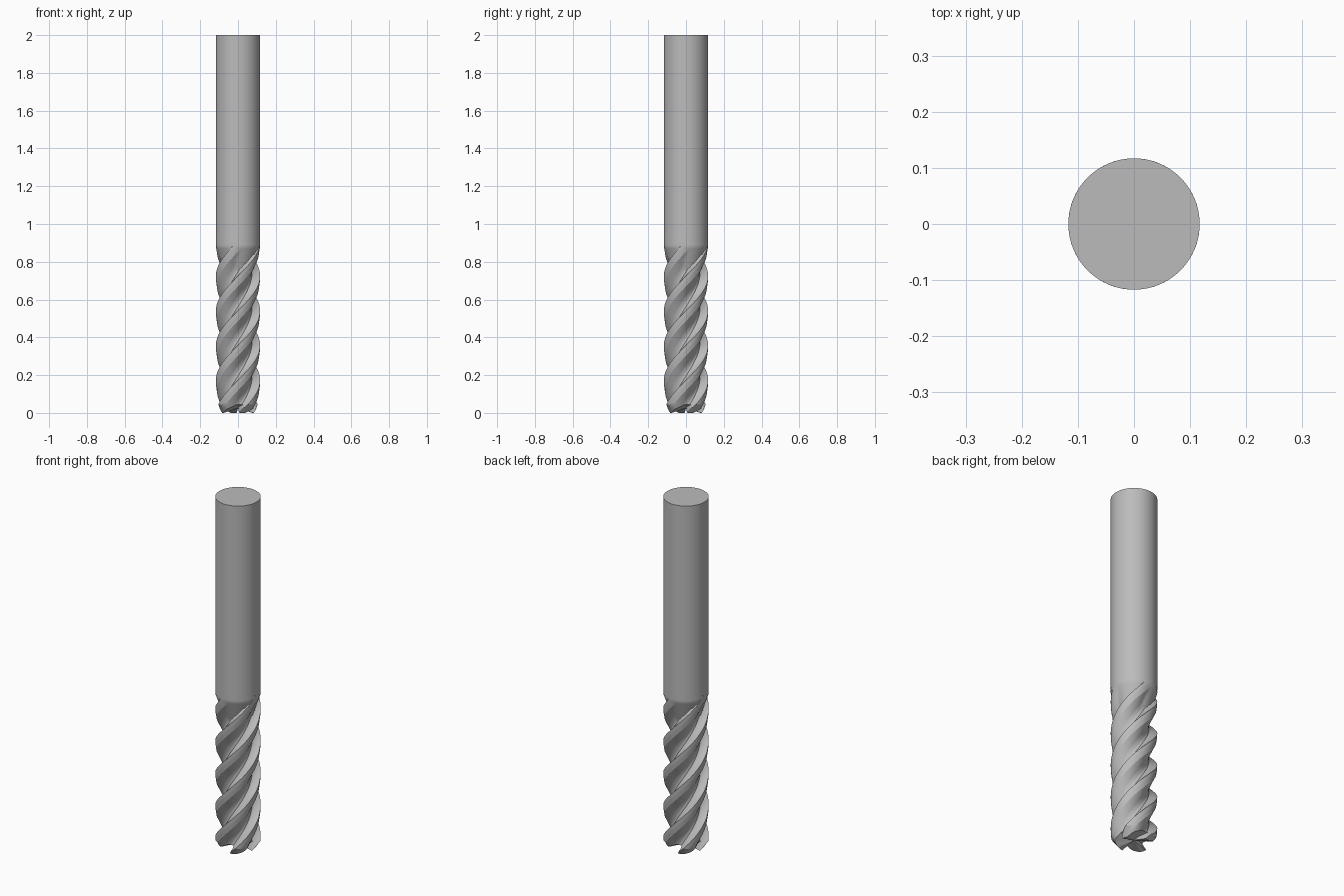
import bpy, bmesh, math

cube = bpy.data.objects.get("Cube")
if cube:
    bpy.data.objects.remove(cube)

R = 0.117          # tool radius
PITCH = 0.735      # height of one helix turn
TEETH = 4
FLUTE_TOP = 0.9
CHAMFER = 0.045

steel = bpy.data.materials.new("steel grey")
steel.use_nodes = True
colour = (0.5, 0.5, 0.5, 1)
steel.diffuse_color = colour
steel.node_tree.nodes["Principled BSDF"].inputs["Base Color"].default_value = colour

# One tooth: share of its sector, share of the radius
TOOTH = [(0, 1), (0.13, 0.99), (0.3, 0.95), (0.45, 0.82), (0.6, 0.69),
         (0.75, 0.63), (0.88, 0.64), (0.95, 0.75), (0.985, 0.9), (1, 1)]


def tooth_points():
    """Tooth outline with the long spans split up."""
    points = []
    for (u0, r0), (u1, r1) in zip(TOOTH, TOOTH[1:]):
        steps = max(1, round((u1 - u0) / 0.045))
        for i in range(steps):
            t = i / steps
            points.append((u0 + (u1 - u0) * t, r0 + (r1 - r0) * t))
    return points


def finish(bm, name):
    bmesh.ops.recalc_face_normals(bm, faces=bm.faces)
    mesh = bpy.data.meshes.new(name)
    bm.to_mesh(mesh)
    bm.free()
    mesh.materials.append(steel)
    obj = bpy.data.objects.new(name, mesh)
    bpy.context.collection.objects.link(obj)
    bpy.ops.object.select_all(action="DESELECT")
    obj.select_set(True)
    bpy.context.view_layer.objects.active = obj
    bpy.ops.object.shade_smooth_by_angle(angle=math.radians(28))
    return obj


def bridge(bm, lower, upper):
    n = len(lower)
    for i in range(n):
        j = (i + 1) % n
        bm.faces.new((lower[i], lower[j], upper[j], upper[i]))


# Fluted cutter: tooth section swept up a right-hand helix
outline = [(t, u, r) for t in range(TEETH) for u, r in tooth_points()]
sector = math.tau / TEETH
GASH = 0.14


def gash(u):
    """How far the end face lifts away behind each cutting edge."""
    return 0.045 * min(1, max(0, u - 0.25) / 0.4) * min(1, (1 - u) / 0.06)


def ring(bm, level, scale=1.0, lift=0.0):
    verts = []
    for t, u, r in outline:
        z = level
        if level < GASH:
            z += gash(u) * scale * (1 - level / GASH)
        angle = math.tau * (z - 0.225) / PITCH + sector * (t + u - 0.72)
        # flutes get shallower towards the shank
        runout = 0.62 + 0.38 * min(1, max(0, z - 0.75) / (FLUTE_TOP - 0.02 - 0.75))
        radius = R * max(r, runout)
        # corner chamfer at the tip
        radius = min(radius, R - max(0, CHAMFER - z) * 0.75) * scale
        verts.append(bm.verts.new((radius * math.cos(angle),
                                   radius * math.sin(angle), z + lift)))
    return verts


bm = bmesh.new()
levels = [0, CHAMFER / 2, CHAMFER]
count = 84
levels += [CHAMFER + (FLUTE_TOP - CHAMFER) * (i + 1) / count for i in range(count)]
rings = [ring(bm, z) for z in levels]
for low, high in zip(rings, rings[1:]):
    bridge(bm, low, high)

# Dished end face
inner = ring(bm, 0, 0.4, 0.015)
bridge(bm, inner, rings[0])
centre = bm.verts.new((0, 0, 0.025))
for i in range(len(inner)):
    bm.faces.new((centre, inner[(i + 1) % len(inner)], inner[i]))
finish(bm, "fluted_cutter")

# Shank: plain round bar with a flat top
bm = bmesh.new()
SIDES = 96
loops = [[bm.verts.new((R * math.cos(math.tau * i / SIDES),
                        R * math.sin(math.tau * i / SIDES), z))
          for i in range(SIDES)] for z in (FLUTE_TOP, 2.0)]
bridge(bm, *loops)
bm.faces.new(loops[1])
finish(bm, "shank")
